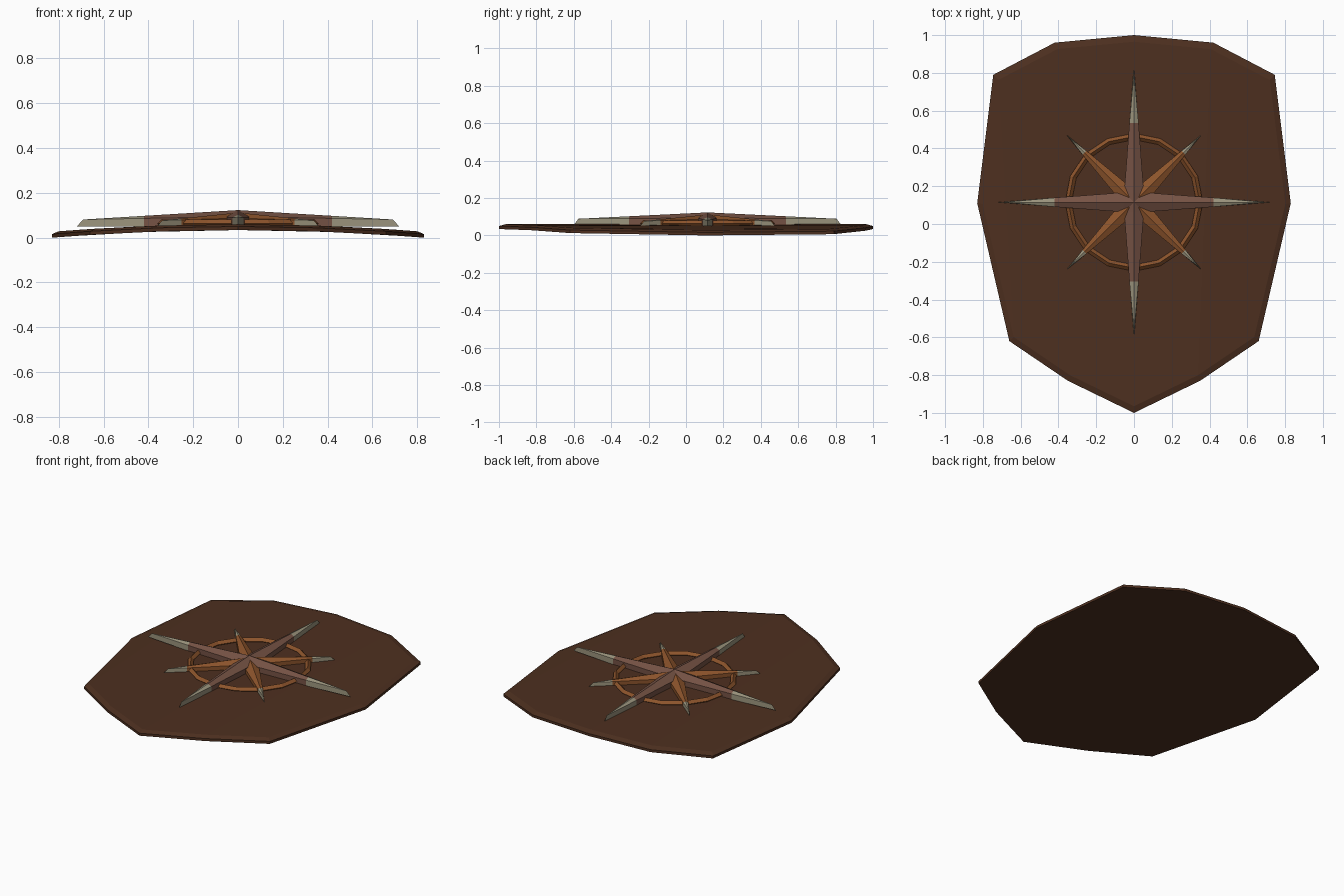
import bpy, bmesh, math
from mathutils import Matrix, Vector

if "Cube" in bpy.data.objects:
    bpy.data.objects.remove(bpy.data.objects["Cube"])


def material(name, rgb):
    m = bpy.data.materials.new(name)
    m.diffuse_color = (*rgb, 1)
    m.use_nodes = True
    m.node_tree.nodes["Principled BSDF"].inputs["Base Color"].default_value = m.diffuse_color
    return m


WOOD = material("dark_wood", (0.075, 0.029, 0.014))
BRONZE = material("bronze", (0.27, 0.09, 0.025))
COPPER = material("rose_copper", (0.18, 0.085, 0.058))
SILVER = material("pale_silver", (0.32, 0.29, 0.20))
CENTRE_Y = 0.115


def finish(bm, name, mats):
    bmesh.ops.remove_doubles(bm, verts=bm.verts, dist=1e-4)
    bmesh.ops.recalc_face_normals(bm, faces=bm.faces)
    me = bpy.data.meshes.new(name)
    bm.to_mesh(me)
    bm.free()
    ob = bpy.data.objects.new(name, me)
    bpy.context.collection.objects.link(ob)
    for m in mats:
        me.materials.append(m)
    return ob


# Shield board: right half of the outline, mirrored, bent around the y axis
def bend(x):
    return 0.034 * (1 - (x / 0.83) ** 2)


half = [(0, 1), (0.42, 0.96), (0.745, 0.79), (0.83, 0.11),
        (0.66, -0.62), (0.35, -0.83), (0, -1)]
outline = half + [(-x, y) for x, y in half[-2:0:-1]]
n = len(outline)
bm = bmesh.new()


def loop(scale, dz):
    return [bm.verts.new((x * scale, y * scale, bend(x * scale) + dz)) for x, y in outline]


back, rim, front = loop(1, 0), loop(1, 0.016), loop(0.965, 0.026)
for lo, hi in ((back, rim), (rim, front)):
    for i in range(n):
        j = (i + 1) % n
        bm.faces.new((lo[i], lo[j], hi[j], hi[i]))
# vertical strips across the front and back
strips = [(0, 1, 5, 6), (1, 2, 4, 5), (2, 3, 4)]
for ring in (back, front):
    for s in strips:
        bm.faces.new([ring[i] for i in s])
        bm.faces.new([ring[-i % n] for i in s])
finish(bm, "shield_board", [WOOD])


# Compass star arm: ridged blade with upright sides and a silver tip
def arm(name, angle, length, wide_r, width, split, z_mid, z_eave, z_tip, body):
    bm = bmesh.new()
    bottom = 0.05
    end = length - 0.03
    t = (split - wide_r) / (end - wide_r)

    def mix(a, b):
        return a + (b - a) * t
    z_wide = z_mid + (z_tip - z_mid) * wide_r / end
    z_split = z_mid + (z_tip - z_mid) * split / end
    # radius of top, radius of bottom, half width, eave height, ridge height
    sections = [(0, 0, 0, z_mid, z_mid),
                (wide_r, wide_r, width, z_eave, z_wide),
                (split, split, mix(width, 0.004), mix(z_eave, z_tip), z_split),
                (end, length, 0.0, z_tip, z_tip)]
    rows = []
    for rt, rb, w, eave, ridge in sections:
        pts = [(rb, -w, bottom), (rt, -w, eave), (rt, 0, ridge), (rt, w, eave), (rb, w, bottom)]
        rows.append([bm.verts.new(p) for p in pts])
    for i in range(3):
        a, b = rows[i], rows[i + 1]
        for k in range(5):
            if i == 0 and k in (0, 3):
                continue  # inner walls meet the neighbouring arms
            m = (k + 1) % 5
            f = bm.faces.new((a[k], b[k], b[m], a[m]))
            f.material_index = 1 if i == 2 else 0
    bm.transform(Matrix.Translation(Vector((0, CENTRE_Y, 0))) @ Matrix.Rotation(angle, 4, 'Z'))
    finish(bm, name, [body, SILVER])


for i in range(4):
    a = i * math.pi / 2
    tip = 0.089 if i % 2 else 0.081
    arm(f"main_arm_{i + 1}", a, 0.72, 0.052, 0.052, 0.42, 0.123, 0.093, tip, COPPER)
    arm(f"diagonal_arm_{i + 1}", a + math.pi / 4, 0.51, 0.09, 0.042, 0.37,
        0.112, 0.086, 0.077, BRONZE)

# Compass ring: low-poly band with a ridged, diamond-shaped section
bpy.ops.mesh.primitive_torus_add(major_segments=16, minor_segments=4, major_radius=0.348,
                                 minor_radius=0.017, location=(0, CENTRE_Y, 0.063))
ring = bpy.context.object
ring.name = "compass_ring"
ring.data.materials.append(BRONZE)
for p in ring.data.polygons:
    p.use_smooth = False
